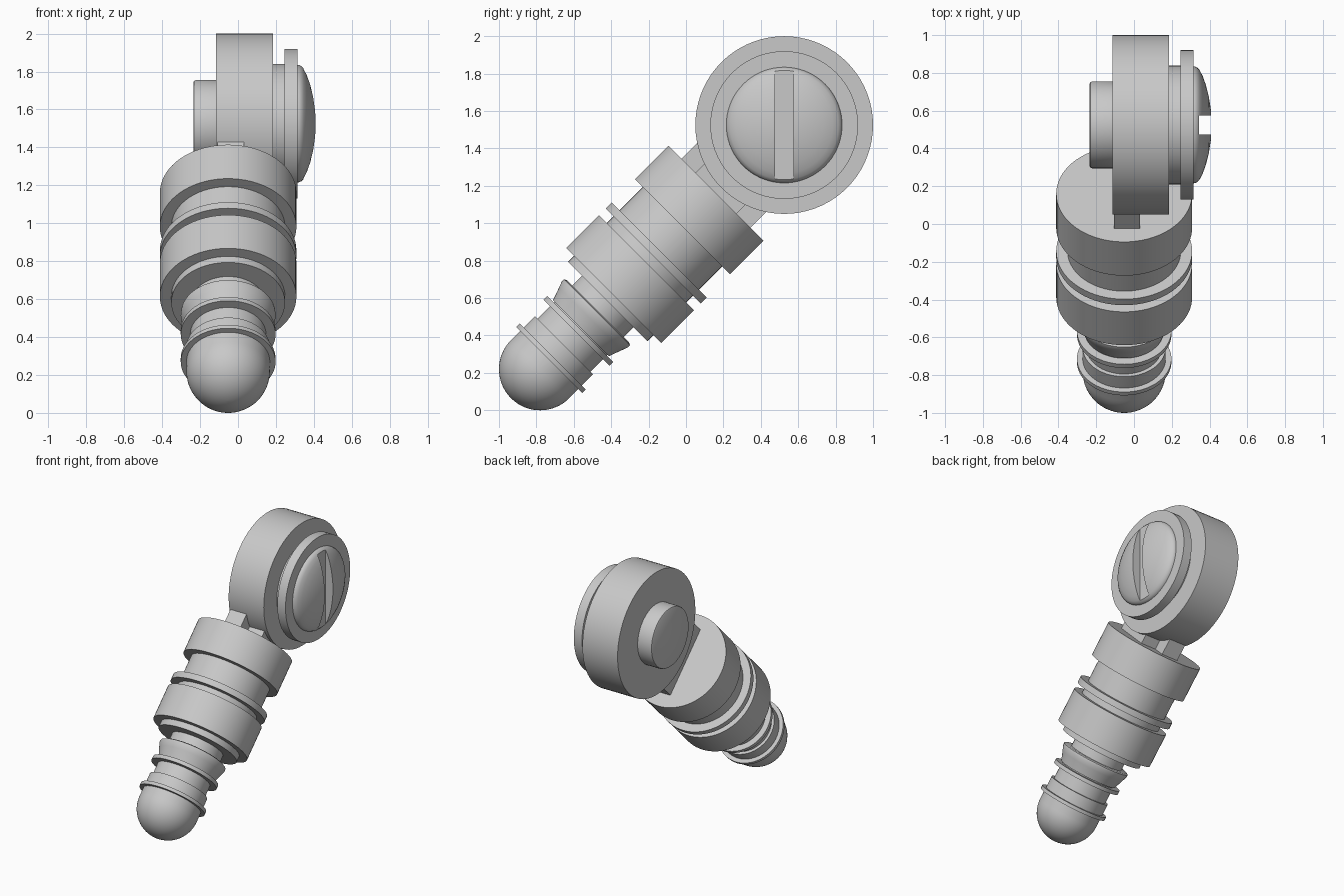
import bpy
import bmesh
import math
from mathutils import Matrix, Vector

cube = bpy.data.objects.get("Cube")
if cube:
    bpy.data.objects.remove(cube, do_unlink=True)

grey = bpy.data.materials.new("light_grey")
grey.use_nodes = True
colour = (0.58, 0.58, 0.58, 1)
grey.diffuse_color = colour
grey.node_tree.nodes["Principled BSDF"].inputs["Base Color"].default_value = colour

# Frames: the arm leans back at 45 degrees, the head turns about the x axis
ARM = Matrix.Translation((-0.052, -0.78, 0.22)) @ Matrix.Rotation(math.radians(-45), 4, "X")
HEAD = Matrix.Translation((0, 0.525, 1.525)) @ Matrix.Rotation(math.radians(90), 4, "Y")


def finish(name, bm, frame):
    bmesh.ops.recalc_face_normals(bm, faces=bm.faces)
    mesh = bpy.data.meshes.new(name)
    bm.to_mesh(mesh)
    bm.free()
    mesh.materials.append(grey)
    obj = bpy.data.objects.new(name, mesh)
    bpy.context.collection.objects.link(obj)
    obj.matrix_world = frame
    return obj


def smooth(obj):
    bpy.ops.object.select_all(action="DESELECT")
    obj.select_set(True)
    bpy.context.view_layer.objects.active = obj
    bpy.ops.object.shade_smooth_by_angle(angle=math.radians(35))


def lathe(name, frame, profile, segments=72):
    """Spin (radius, height) points around the local z axis."""
    bm = bmesh.new()
    points = [(0, profile[0][1])] + profile + [(0, profile[-1][1])]
    verts = [bm.verts.new((r, 0, h)) for r, h in points]
    edges = [bm.edges.new(pair) for pair in zip(verts, verts[1:])]
    bmesh.ops.spin(bm, geom=verts + edges, cent=(0, 0, 0), axis=(0, 0, 1),
                   angle=math.tau, steps=segments, use_duplicate=False)
    bmesh.ops.remove_doubles(bm, verts=bm.verts, dist=0.0002)
    bmesh.ops.dissolve_degenerate(bm, edges=bm.edges, dist=0.0001)
    obj = finish(name, bm, frame)
    smooth(obj)
    return obj


def disc(name, frame, radius, low, high):
    return lathe(name, frame, [(radius, low), (radius, high)])


def box(name, frame, low, high):
    low, high = Vector(low), Vector(high)
    bm = bmesh.new()
    bmesh.ops.create_cube(bm, size=1)
    bmesh.ops.scale(bm, verts=bm.verts, vec=high - low)
    bmesh.ops.translate(bm, verts=bm.verts, vec=(low + high) / 2)
    return finish(name, bm, frame)


# Rounded tip with a short straight collar
R = 0.22
tip = [(R * math.cos(a), R * math.sin(a))
       for a in [math.radians(-89 + i * 89 / 16) for i in range(17)]]
lathe("rounded_tip", ARM, tip + [(R, 0.18)])

# Stacked arm sections, from the tip up
for name, radius, low, high in [
    ("tip_flange", 0.25, 0.07, 0.095),
    ("tip_neck", 0.2, 0.17, 0.33),
    ("middle_flange", 0.25, 0.275, 0.303),
    ("bell_neck", 0.195, 0.40, 0.53),
    ("lower_step", 0.3, 0.511, 0.57),
    ("lower_ring", 0.36, 0.556, 0.805),
    ("arm_core", 0.3, 0.79, 1.09),
    ("upper_flange", 0.36, 0.855, 0.9),
    ("upper_ring", 0.36, 1.076, 1.329),
]:
    disc(name, ARM, radius, low, high)

# Flared bell below the lower ring
lathe("bell", ARM, [(0.212, 0.31), (0.222, 0.34), (0.237, 0.38),
                    (0.25, 0.415), (0.249, 0.43), (0.235, 0.437)])

# Brackets joining the arm to the head
box("wide_bracket", ARM, (-0.055, -0.26, 1.3), (0.083, 0.26, 1.6))
box("narrow_bracket", ARM, (0.083, -0.155, 1.3), (0.21, 0.155, 1.6))

# Head drum and its stepped side discs
disc("head_drum", HEAD, 0.475, -0.115, 0.185)
disc("side_spacer", HEAD, 0.315, 0.18, 0.25)
disc("side_plate", HEAD, 0.395, 0.245, 0.315)
lathe("side_peg", HEAD, [(0.218, -0.235), (0.226, -0.231), (0.23, -0.222), (0.23, -0.11)])

# Domed cap with a slot cut across it
cap = lathe("slotted_cap", HEAD, [
    (0.31, 0.31), (0.309, 0.322), (0.303, 0.335), (0.29, 0.347), (0.26, 0.363),
    (0.21, 0.381), (0.15, 0.396), (0.08, 0.407), (0.01, 0.411)])
cutter = box("slot_cutter", HEAD, (-0.5, -0.05, 0.345), (0.5, 0.05, 0.6))
cutter.hide_render = True
slot = cap.modifiers.new("slot", "BOOLEAN")
slot.operation = "DIFFERENCE"
slot.solver = "EXACT"
slot.object = cutter
bpy.context.view_layer.objects.active = cap
bpy.ops.object.modifier_apply(modifier=slot.name)
bpy.data.objects.remove(cutter, do_unlink=True)
smooth(cap)
